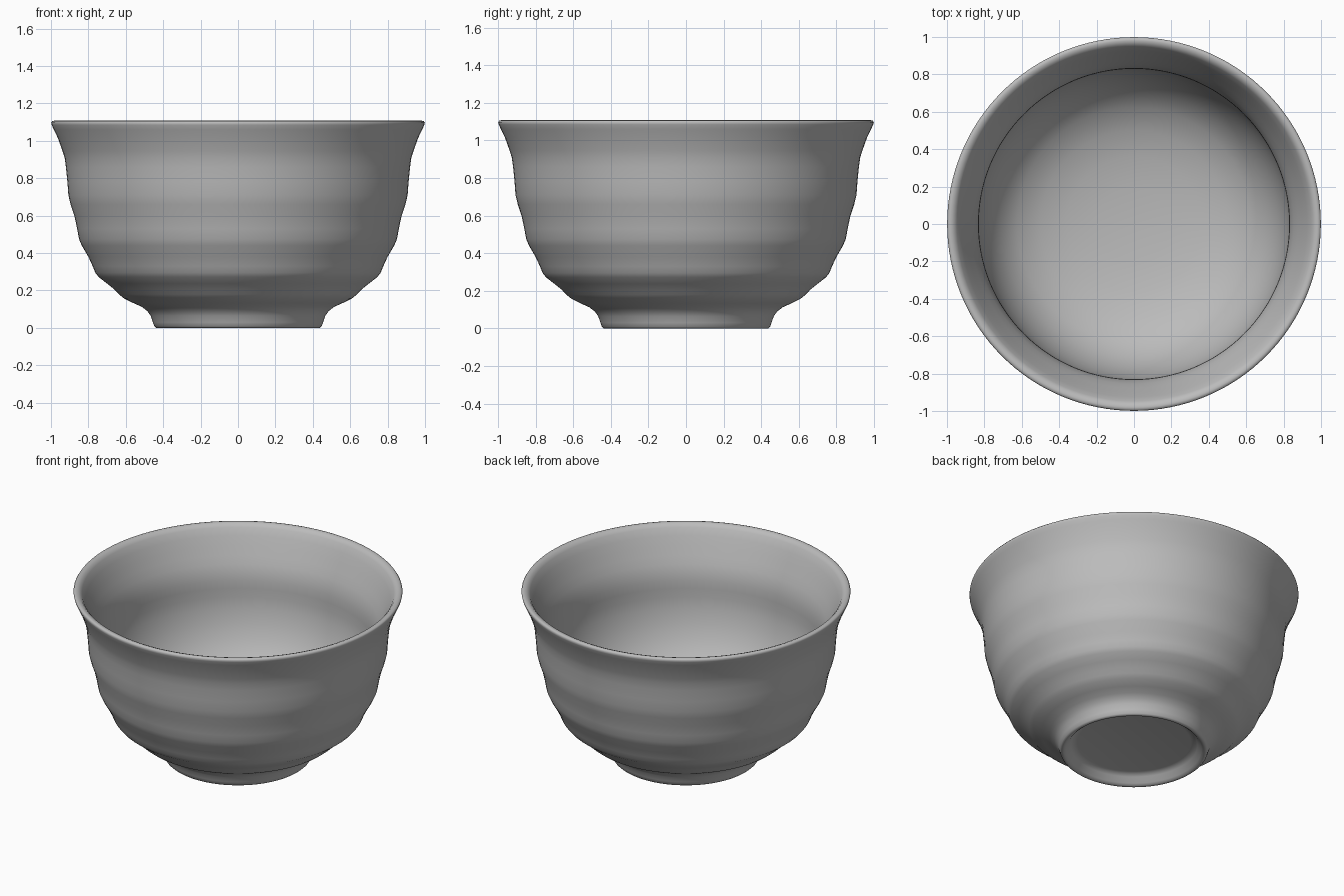
import bpy
import bmesh
from math import cos, sin, pi, radians

if "Cube" in bpy.data.objects:
    bpy.data.objects.remove(bpy.data.objects["Cube"], do_unlink=True)

SIDES = 128

# Matte grey glaze
glaze = bpy.data.materials.new("grey_glaze")
glaze.use_nodes = True
grey = (0.5, 0.5, 0.5, 1.0)
glaze.diffuse_color = grey
glaze.node_tree.nodes["Principled BSDF"].inputs["Base Color"].default_value = grey

# Radius and height pairs: shallow recessed underside and foot ring
foot = [(0, .06), (.345, .06), (.368, .055), (.385, .042), (.41, .012), (.424, .002), (.438, 0),
        (.447, .008), (.455, .03), (.467, .065), (.485, .09), (.515, .113)]
# Outer wall with soft throwing ridges
outer = [(.56, .133), (.61, .158), (.637, .18), (.66, .205), (.70, .237), (.745, .272),
         (.763, .295), (.777, .33), (.80, .38), (.835, .44), (.85, .475), (.86, .53),
         (.875, .6), (.895, .66), (.907, .71), (.912, .78), (.92, .86), (.927, .91),
         (.938, .945), (.963, 1.015), (.985, 1.06)]
# Rounded flared lip
lip = [(.996, 1.085), (.999, 1.097), (.993, 1.106), (.98, 1.108), (.962, 1.102)]
# Inner wall and rounded floor
inner = [(.947, 1.085), (.925, 1.04), (.9, .985), (.877, .93), (.855, .88), (.84, .83),
         (.832, .78), (.83, .73), (.83, .67), (.822, .6), (.80, .51), (.767, .425),
         (.71, .33), (.625, .25), (.5, .19), (.36, .155), (.2, .137), (0, .13)]


def lathe(name, profile, material):
    bm = bmesh.new()
    rings = []
    for r, z in profile:
        if r == 0:
            rings.append([bm.verts.new((0, 0, z))] * SIDES)
        else:
            rings.append([bm.verts.new((r * cos(2 * pi * i / SIDES), r * sin(2 * pi * i / SIDES), z))
                          for i in range(SIDES)])
    for a, b in zip(rings, rings[1:]):
        for i in range(SIDES):
            j = (i + 1) % SIDES
            corners = list(dict.fromkeys((a[i], a[j], b[j], b[i])))
            bm.faces.new(corners)
    bmesh.ops.recalc_face_normals(bm, faces=bm.faces)
    mesh = bpy.data.meshes.new(name)
    bm.to_mesh(mesh)
    bm.free()
    mesh.materials.append(material)
    obj = bpy.data.objects.new(name, mesh)
    bpy.context.collection.objects.link(obj)
    bpy.ops.object.select_all(action='DESELECT')
    obj.select_set(True)
    bpy.context.view_layer.objects.active = obj
    bpy.ops.object.shade_smooth_by_angle(angle=radians(50))


lathe("bowl", foot + outer + lip + inner, glaze)
